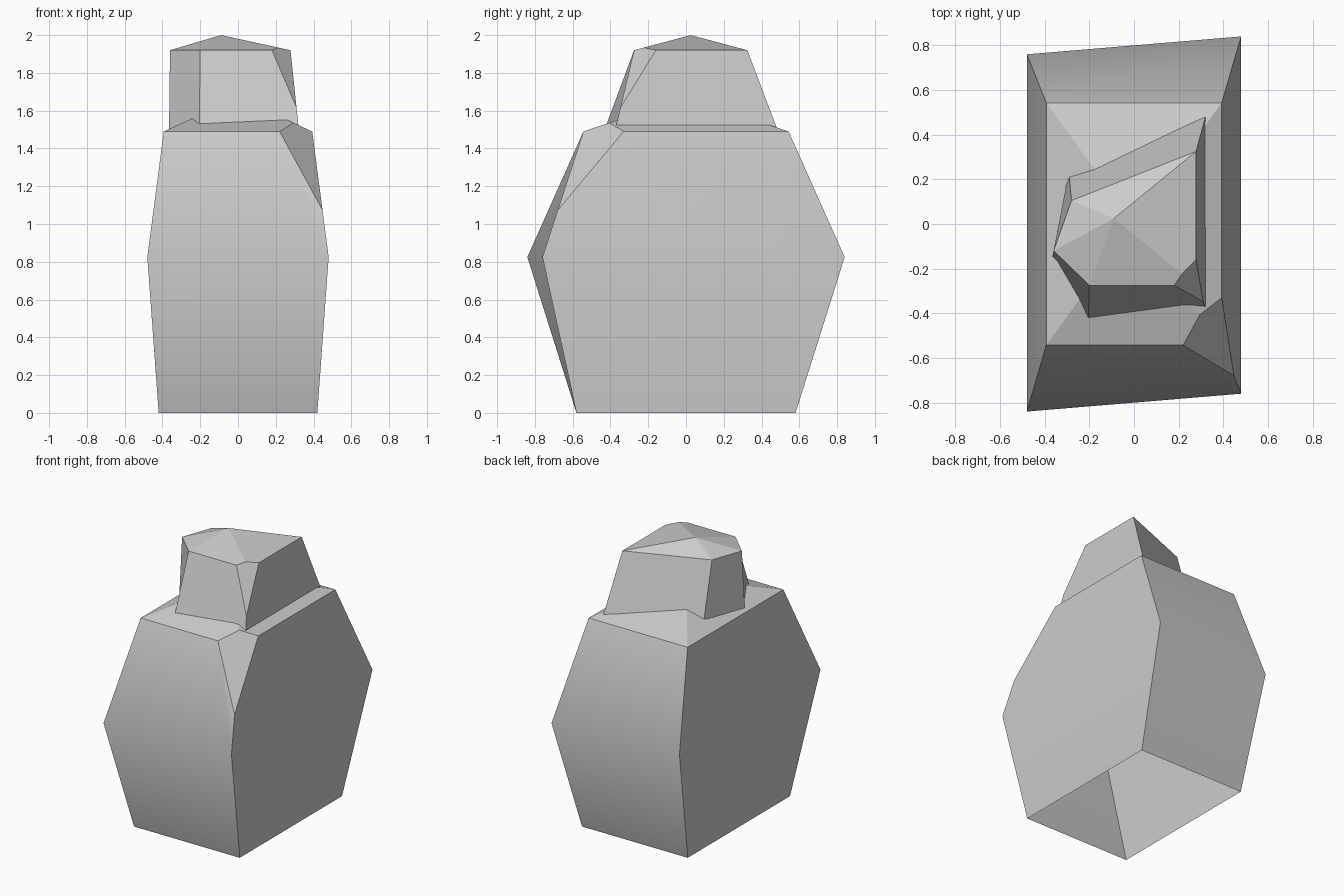
import bpy
import bmesh
import math
from mathutils import Vector

cube = bpy.data.objects.get("Cube")
if cube:
    bpy.data.objects.remove(cube, do_unlink=True)

stone = bpy.data.materials.new("grey_stone")
stone.use_nodes = True
GREY = (0.6, 0.6, 0.6, 1)
stone.diffuse_color = GREY
stone.node_tree.nodes["Principled BSDF"].inputs["Base Color"].default_value = GREY


def faceted_block(name, loops, apex, corner_cut, smooth_sides):
    """Stack loops from bottom to top, cap with a fan, and slice off one corner."""
    bm = bmesh.new()
    rings = [[bm.verts.new(p) for p in loop] for loop in loops]
    n = len(rings[0])
    for low, high in zip(rings, rings[1:]):
        for i in range(n):
            j = (i + 1) % n
            bm.faces.new((low[i], low[j], high[j], high[i]))
    tip = bm.verts.new(apex)
    for i in range(n):
        bm.faces.new((rings[-1][i], rings[-1][(i + 1) % n], tip))

    # Corner slice: plane through three points, facing the front left
    a, b, c = (Vector(p) for p in corner_cut)
    normal = (b - a).cross(c - a).normalized()
    if normal.x < 0:
        normal.negate()
    cut = bmesh.ops.bisect_plane(bm, geom=bm.verts[:] + bm.edges[:] + bm.faces[:],
                                 plane_co=a, plane_no=normal, clear_outer=True)
    rim = [e for e in cut["geom_cut"] if isinstance(e, bmesh.types.BMEdge)]
    facet = bmesh.ops.edgeloop_fill(bm, edges=rim)["faces"]
    for f in facet:
        f.normal_update()
        if f.normal.dot(normal) < 0:
            f.normal_flip()

    # Smooth walls with hard corners; caps and the slice stay flat
    bm.normal_update()
    for f in bm.faces:
        f.smooth = smooth_sides and f not in facet and abs(f.normal.z) < 0.6
    for e in bm.edges:
        e.smooth = len(e.link_faces) == 2 and e.calc_face_angle() < math.radians(45)

    mesh = bpy.data.meshes.new(name)
    bm.to_mesh(mesh)
    bm.free()
    mesh.materials.append(stone)
    obj = bpy.data.objects.new(name, mesh)
    bpy.context.collection.objects.link(obj)
    return obj


def rectangle(x, y, z, skew=0):
    return [(-x, -y - skew, z), (x, -y + skew, z), (x, y + skew, z), (-x, y - skew, z)]


# Body: open underneath, widest at the twisted middle loop
faceted_block("body",
              [rectangle(0.42, 0.58, 0), rectangle(0.48, 0.8, 0.825, 0.04),
               rectangle(0.393, 0.543, 1.49)],
              (0, 0, 1.67),
              [(0.22, -0.543, 1.49), (0.393, -0.33, 1.49), (0.433, -0.64, 1.13)],
              True)

# Head: five-sided, walls carried down into the body
crown = [(-0.2, -0.275), (0.278, -0.275), (0.278, 0.325), (-0.28, 0.105), (-0.36, -0.12)]
foot = [(-0.205, -0.42, 1.53), (0.32, -0.37, 1.52), (0.32, 0.48, 1.51),
        (-0.29, 0.21, 1.535), (-0.365, -0.145, 1.505)]
TOP, SUNK = 1.92, 1.45
upper = [Vector((x, y, TOP)) for x, y in crown]
lower = [u.lerp(Vector(f), (TOP - SUNK) / (TOP - f[2])) for u, f in zip(upper, foot)]
faceted_block("head", [lower, upper], (-0.09, 0.025, 2),
              [(0.18, -0.275, TOP), (0.278, -0.16, TOP), (0.309, -0.345, 1.62)],
              False)
